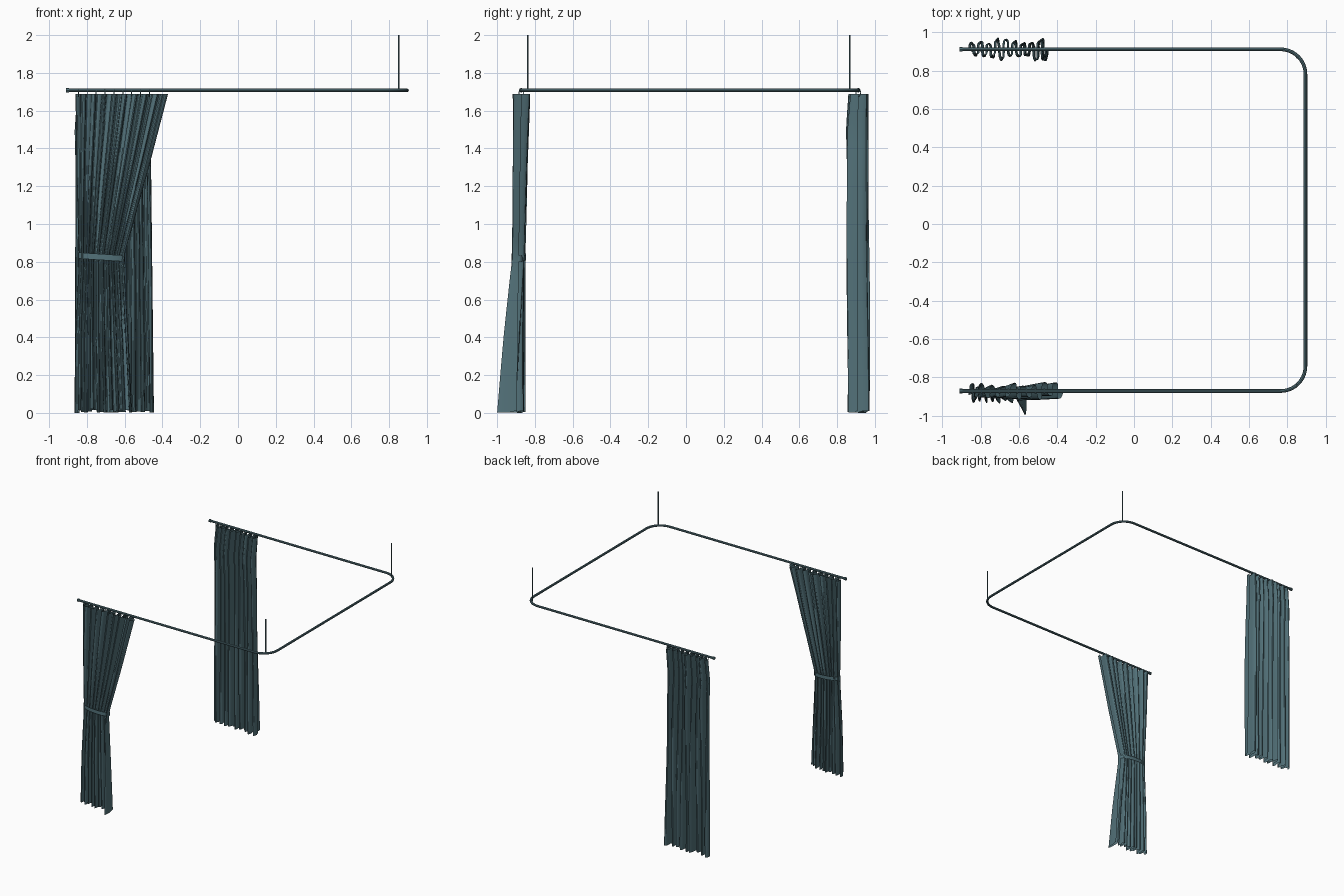
import bpy, bmesh, math, random
from mathutils import Vector

if "Cube" in bpy.data.objects:
    bpy.data.objects.remove(bpy.data.objects["Cube"])

RAIL_Z = 1.708
BACK_Y, FRONT_Y = 0.912, -0.872

teal = bpy.data.materials.new("teal")
teal.diffuse_color = (0.085, 0.165, 0.19, 1)
teal.use_nodes = True
teal.node_tree.nodes["Principled BSDF"].inputs["Base Color"].default_value = teal.diffuse_color


def finish(obj, angle=40):
    obj.data.materials.append(teal)
    bpy.ops.object.select_all(action='DESELECT')
    obj.select_set(True)
    bpy.context.view_layer.objects.active = obj
    if obj.type == 'CURVE':
        bpy.ops.object.convert(target='MESH')
    bpy.ops.object.shade_smooth_by_angle(angle=math.radians(angle))


def tube(name, points, radius, closed=False, sides=2):
    cu = bpy.data.curves.new(name, 'CURVE')
    cu.dimensions = '3D'
    cu.bevel_depth, cu.bevel_resolution, cu.use_fill_caps = radius, sides, True
    sp = cu.splines.new('POLY')
    sp.points.add(len(points) - 1)
    for p, co in zip(sp.points, points):
        p.co = (*co, 1)
    sp.use_cyclic_u = closed
    obj = bpy.data.objects.new(name, cu)
    bpy.context.collection.objects.link(obj)
    finish(obj)


def mesh_object(name, bm, angle=40):
    me = bpy.data.meshes.new(name)
    bm.to_mesh(me)
    bm.free()
    obj = bpy.data.objects.new(name, me)
    bpy.context.collection.objects.link(obj)
    finish(obj, angle)


def lerp_keys(keys, z):
    """Interpolate a list of (z, values...) rows, lowest z first."""
    for a, b in zip(keys, keys[1:]):
        if z <= b[0]:
            t = max(0, (z - a[0]) / (b[0] - a[0]))
            return [u + (v - u) * t for u, v in zip(a[1:], b[1:])]
    return keys[-1][1:]


def curtain(name, keys, folds, seed, flare=0.0):
    """Pleated sheet; keys rows are (z, left x, right x, centre y, fold depth)."""
    rnd = random.Random(seed)
    n = folds * 2
    depth = [rnd.uniform(0.5, 1.0) for _ in range(n + 1)]
    sway = [rnd.uniform(0, 6.28) for _ in range(n + 1)]
    curl = [rnd.uniform(0.35, 0.75) for _ in range(n + 1)]
    hem = [rnd.uniform(0, 0.02) for _ in range(n + 1)]
    hem[0] = 0
    seg, rows = 8, 26
    bm = bmesh.new()
    grid = []
    for r in range(rows + 1):
        f = r / rows
        row = []
        for c in range(n * seg + 1):
            i, u = divmod(c, seg)
            i = min(i, n)
            th = math.pi * c / seg
            zz = hem[i] * (1 - f) + 1.688 * f
            left, right, cy, amp = lerp_keys(keys, zz)
            k = depth[i] * (0.88 + 0.12 * math.sin(4 * f + sway[i]))
            # meander that doubles back on itself between the pleats
            s = (th - curl[i] * math.sin(2 * th)) / (n * math.pi)
            s += 0.012 * math.sin(5 * f + sway[i]) * math.sin(th) ** 2
            x = left + (right - left) * min(max(s, 0), 1)
            y = cy + amp * k * math.sin(th)
            # loose outer fold swinging forward at the hem
            if flare and i >= n - 2:
                y -= flare * max(0, 1 - zz / 0.82) * abs(math.sin(th))
            row.append(bm.verts.new((x, y, zz)))
        grid.append(row)
    for a, b in zip(grid, grid[1:]):
        for j in range(len(a) - 1):
            bm.faces.new((a[j], a[j + 1], b[j + 1], b[j]))
    mesh_object(name, bm, 25)


# U-shaped rail with rounded corners
R = 0.13
path = [(-0.905, FRONT_Y, RAIL_Z)]
for cy, start in ((FRONT_Y + R, -90), (BACK_Y - R, 0)):
    for k in range(11):
        a = math.radians(start + 9 * k)
        path.append((0.895 - R + R * math.cos(a), cy + R * math.sin(a), RAIL_Z))
path.append((-0.905, BACK_Y, RAIL_Z))
tube("curtain_rail", path, 0.0095)

# Rail end caps and ceiling rods
for side, y, rod_y in (("front", FRONT_Y, -0.838), ("back", BACK_Y, 0.868)):
    tube(side + "_rail_end_cap", [(-0.91, y, RAIL_Z), (-0.895, y, RAIL_Z)], 0.0125)
    tube(side + "_ceiling_rod", [(0.85, rod_y, RAIL_Z), (0.85, rod_y, 2.0)], 0.004)
    # Hooks hanging from the rail
    for k in range(9):
        x = -0.845 + k * 0.047
        ring = [(x, y + 0.013 * math.cos(t * math.pi / 5),
                 1.694 + 0.02 * math.sin(t * math.pi / 5)) for t in range(10)]
        tube(f"{side}_hook_{k + 1}", ring, 0.0025, closed=True, sides=1)

# Straight back curtain
curtain("back_curtain", [
    (0.0, -0.865, -0.445, 0.91, 0.068),
    (1.3, -0.86, -0.46, 0.91, 0.066),
    (1.5, -0.865, -0.465, 0.908, 0.066),
    (1.69, -0.85, -0.455, 0.915, 0.058)], 9, 4)

# Tied front curtain: narrow at the tie, fanned out at the top
curtain("front_curtain", [
    (0.0, -0.865, -0.56, -0.895, 0.052),
    (0.4, -0.86, -0.58, -0.892, 0.045),
    (0.82, -0.842, -0.605, -0.885, 0.036),
    (1.25, -0.855, -0.485, -0.878, 0.045),
    (1.69, -0.86, -0.37, -0.87, 0.054)], 9, 11, flare=0.06)

# Tie-back band around the front curtain
bm = bmesh.new()
loops = []
for dz in (-0.016, 0.016):
    loops.append([bm.verts.new((-0.722 + 0.123 * math.cos(t * math.pi / 14),
                                -0.885 + 0.039 * math.sin(t * math.pi / 14),
                                0.825 + dz - 0.008 * math.cos(t * math.pi / 14)))
                  for t in range(28)])
lo, hi = loops
for t in range(28):
    bm.faces.new((lo[t], lo[(t + 1) % 28], hi[(t + 1) % 28], hi[t]))
mesh_object("tie_back_band", bm)
